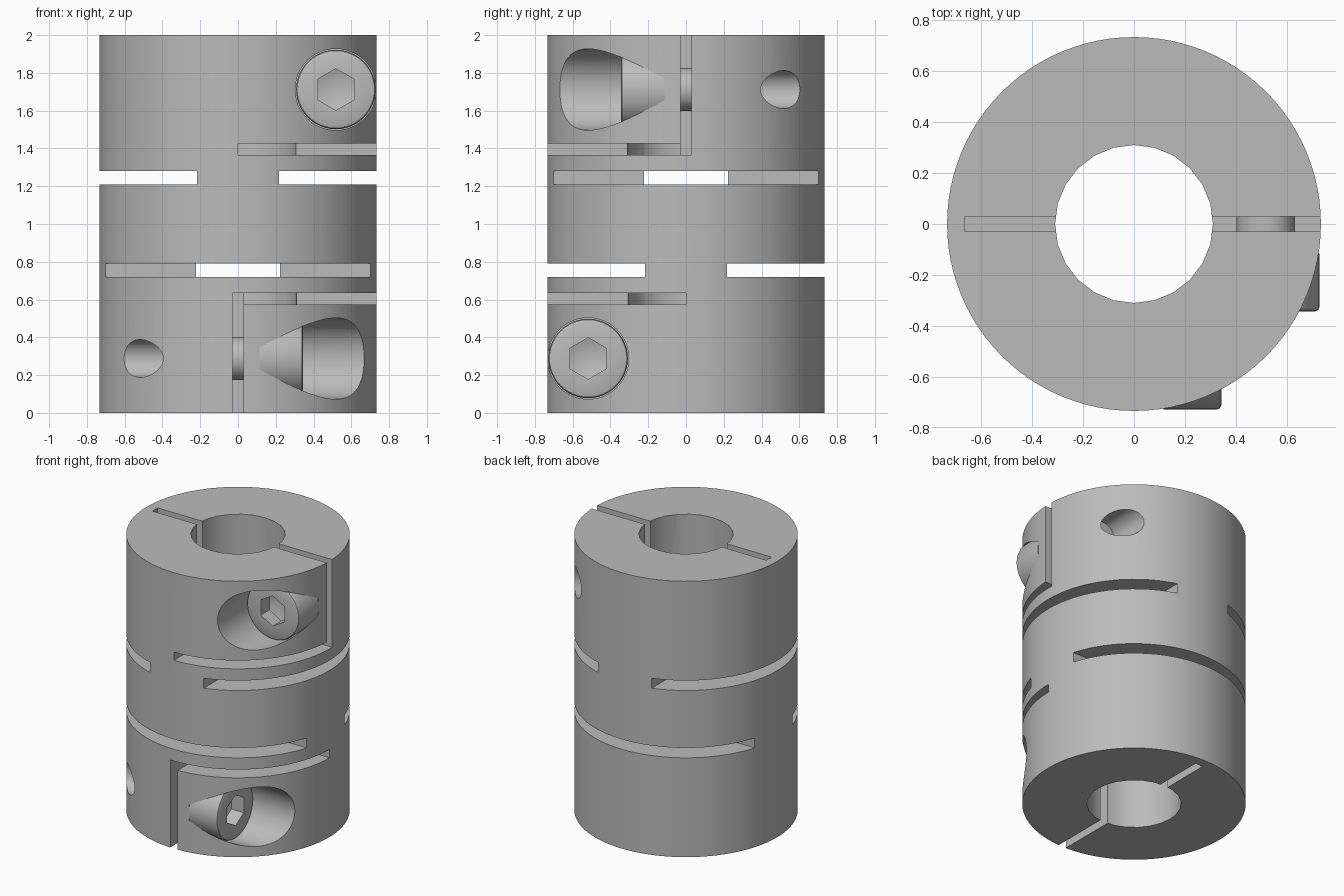
import bpy
import bmesh
from math import pi, radians
from mathutils import Matrix, Vector

if "Cube" in bpy.data.objects:
    bpy.data.objects.remove(bpy.data.objects["Cube"])

R, BORE, H = 0.734, 0.31, 2.0
SLIT = 0.03                      # half width of the clamping slits
SX, SZ = 0.518, 1.712            # screw axis of the upper clamp
SEAT, HEAD_FRONT = -0.115, -0.343

# The lower half is the upper half turned over about a horizontal diagonal
MID = Matrix.Translation((0, 0, H / 2))
TURN = MID @ Matrix.Rotation(pi, 4, Vector((1, -1, 0))) @ MID.inverted()
HALVES = {"upper": Matrix.Identity(4), "lower": TURN}

steel = bpy.data.materials.new("steel grey")
steel.use_nodes = True
GREY = (0.5, 0.5, 0.5, 1)
steel.diffuse_color = GREY
steel.node_tree.nodes["Principled BSDF"].inputs["Base Color"].default_value = GREY


def finish(bm, name, matrix=None):
    if matrix:
        bm.transform(matrix)
    bmesh.ops.recalc_face_normals(bm, faces=bm.faces)
    mesh = bpy.data.meshes.new(name)
    bm.to_mesh(mesh)
    bm.free()
    mesh.materials.append(steel)
    ob = bpy.data.objects.new(name, mesh)
    bpy.context.collection.objects.link(ob)
    return ob


def box(x0, x1, y0, y1, z0, z1, matrix=None):
    bm = bmesh.new()
    size = Matrix.Diagonal((x1 - x0, y1 - y0, z1 - z0, 1))
    place = Matrix.Translation(((x0 + x1) / 2, (y0 + y1) / 2, (z0 + z1) / 2))
    bmesh.ops.create_cube(bm, size=1, matrix=place @ size)
    return finish(bm, "cutter", matrix)


def post(name, r, z0, z1, sides):
    bm = bmesh.new()
    bmesh.ops.create_cone(bm, cap_ends=True, segments=sides, radius1=r, radius2=r,
                          depth=z1 - z0, matrix=Matrix.Translation((0, 0, (z0 + z1) / 2)))
    return finish(bm, name)


def rod(r, y0, y1, matrix, sides=48):
    """Cylinder lying on the screw axis."""
    bm = bmesh.new()
    place = Matrix.Translation((SX, (y0 + y1) / 2, SZ)) @ Matrix.Rotation(pi / 2, 4, "X")
    bmesh.ops.create_cone(bm, cap_ends=True, segments=sides, radius1=r, radius2=r,
                          depth=y1 - y0, matrix=place)
    return finish(bm, "cutter", matrix)


def cut(ob, cutter):
    mod = ob.modifiers.new("cut", "BOOLEAN")
    mod.operation, mod.solver, mod.object = "DIFFERENCE", "EXACT", cutter
    bpy.context.view_layer.objects.active = ob
    bpy.ops.object.modifier_apply(modifier=mod.name)
    bpy.data.objects.remove(cutter)


def smooth(ob):
    bpy.ops.object.select_all(action="DESELECT")
    ob.select_set(True)
    bpy.context.view_layer.objects.active = ob
    bpy.ops.object.shade_smooth_by_angle(angle=radians(30))


def make_screw(name, matrix):
    # Turned head and shank, revolved about the screw axis
    bm = bmesh.new()
    rim = 0.21
    profile = [(0, HEAD_FRONT), (rim - 0.016, HEAD_FRONT), (rim - 0.005, HEAD_FRONT + 0.005),
               (rim, HEAD_FRONT + 0.016), (rim, SEAT), (0.115, SEAT), (0.115, 0.3), (0, 0.3)]
    verts = [bm.verts.new((SX + r, y, SZ)) for r, y in profile]
    edges = [bm.edges.new(pair) for pair in zip(verts, verts[1:])]
    bmesh.ops.spin(bm, geom=verts + edges, cent=(SX, 0, SZ), axis=(0, 1, 0),
                   angle=2 * pi, steps=48)
    bmesh.ops.remove_doubles(bm, verts=bm.verts, dist=0.0005)
    screw = finish(bm, name, matrix)

    # Hexagonal socket with a pointed floor
    bm = bmesh.new()
    place = (Matrix.Translation((SX, HEAD_FRONT, SZ)) @ Matrix.Rotation(pi / 2, 4, "X"))
    bmesh.ops.create_cone(bm, cap_ends=True, segments=6, radius1=0.11, radius2=0.11,
                          depth=0.2, matrix=place)
    bmesh.ops.recalc_face_normals(bm, faces=bm.faces)
    floor = max(bm.faces, key=lambda f: f.calc_center_median().y)
    bmesh.ops.poke(bm, faces=[floor], offset=0.04)
    cut(screw, finish(bm, "cutter", matrix))
    smooth(screw)


# Cylindrical body with its shaft bore
body = post("coupling_body", R, 0, H, 96)
cut(body, post("cutter", BORE, -0.1, H + 0.1, 24))

for half, m in HALVES.items():
    # Flexure slots on two opposite sides
    for x0, x1 in ((-1, -0.216), (0.216, 1)):
        cut(body, box(x0, x1, -1, 1, 1.208, 1.28, m))
    # Clamp slits: open on one side, blind on the other
    cut(body, box(0.1, 1, -SLIT, SLIT, 1.39, 2.1, m))
    cut(body, box(-0.665, -0.1, -SLIT, SLIT, 1.365, 2.1, m))
    # Quarter-turn relief slot below the clamp
    cut(body, box(0, 1, -1, SLIT, 1.365, 1.425, m))
    # Screw counterbore and threaded exit hole
    cut(body, rod(0.215, -1, SEAT, m))
    cut(body, rod(0.1, 0.2, 1, m))
    make_screw(half + "_clamp_screw", m)

smooth(body)
